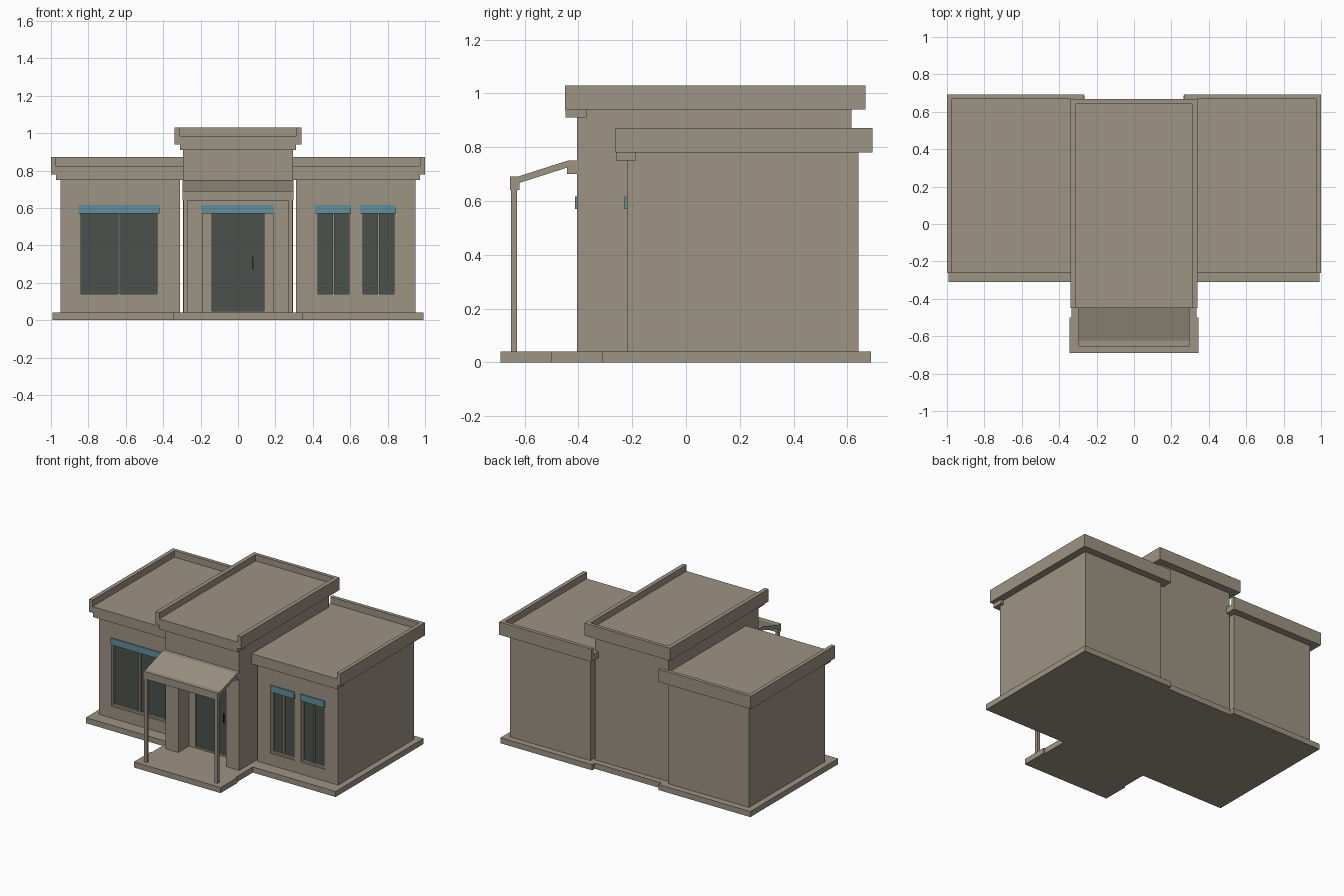
import bpy, bmesh
from mathutils import Vector

if "Cube" in bpy.data.objects:
    bpy.data.objects.remove(bpy.data.objects["Cube"])


def material(name, rgb):
    m = bpy.data.materials.new(name)
    m.diffuse_color = (*rgb, 1)
    m.use_nodes = True
    m.node_tree.nodes["Principled BSDF"].inputs["Base Color"].default_value = m.diffuse_color
    return m


STONE = material("taupe stucco", (0.335, 0.292, 0.228))
GLASS = material("dark glass", (0.07, 0.083, 0.075))
BLUE = material("blue awning", (0.115, 0.275, 0.335))
BLACK = material("black metal", (0.015, 0.015, 0.015))


def prism(name, pts, axis, a, b, mat=STONE):
    """Extrude a 2D outline along an axis ('x': pts are y,z; 'y': x,z; 'z': x,y)."""
    place = {"x": lambda u, v, w: (w, u, v),
             "y": lambda u, v, w: (u, w, v),
             "z": lambda u, v, w: (u, v, w)}[axis]
    bm = bmesh.new()
    face = bm.faces.new([bm.verts.new(place(u, v, a)) for u, v in pts])
    ext = bmesh.ops.extrude_face_region(bm, geom=[face])["geom"]
    bmesh.ops.translate(bm, vec=Vector(place(0, 0, b - a)),
                        verts=[v for v in ext if isinstance(v, bmesh.types.BMVert)])
    bmesh.ops.recalc_face_normals(bm, faces=bm.faces[:])
    me = bpy.data.meshes.new(name)
    bm.to_mesh(me)
    bm.free()
    me.materials.append(mat)
    ob = bpy.data.objects.new(name, me)
    bpy.context.collection.objects.link(ob)
    return ob


def box(name, x0, x1, y0, y1, z0, z1, mat=STONE):
    x0, x1 = min(x0, x1), max(x0, x1)
    return prism(name, [(x0, y0), (x1, y0), (x1, y1), (x0, y1)], "z", z0, z1, mat)


def cut(ob, *dims):
    cutter = box("opening_cutter", *dims)
    cutter.hide_render = True
    cutter.hide_set(True)
    m = ob.modifiers.new("opening", "BOOLEAN")
    m.object = cutter
    m.solver = "EXACT"


# Ground slab: stepped outline, mirrored in x
half = [(0.345, -0.69), (0.345, -0.5), (0.335, -0.5), (0.335, -0.31),
        (0.993, -0.31), (0.993, 0.688), (0.265, 0.688), (0.265, 0.658)]
prism("ground_slab", half + [(-x, y) for x, y in reversed(half)], "z", 0, 0.04)

# Centre block with entrance recess
centre = box("centre_walls", -0.293, 0.293, -0.405, 0.615, 0.04, 0.945)
cut(centre, -0.19, 0.19, -0.5, -0.265, 0.04, 0.6)

# Centre roof: open-fronted parapet
prism("centre_roof", [(-0.34, 0.94), (0.34, 0.94), (0.34, 1.03), (0.31, 1.03),
                      (0.31, 0.985), (-0.31, 0.985), (-0.31, 1.03), (-0.34, 1.03)],
      "y", -0.45, 0.642)
box("centre_back_parapet", -0.34, 0.34, 0.642, 0.667, 0.94, 1.03)
box("centre_cornice_lip", -0.31, 0.31, -0.448, -0.37, 0.91, 0.94)

# Entrance door, frame, handle and awning band
box("door_glass", -0.14, 0.14, -0.272, -0.264, 0.05, 0.6, GLASS)
for s in (-1, 1):
    box("door_frame_side", s * 0.138, s * 0.19, -0.285, -0.264, 0.04, 0.6)
box("door_threshold", -0.138, 0.138, -0.285, -0.264, 0.04, 0.05)
box("door_handle", 0.076, 0.082, -0.28, -0.272, 0.275, 0.34, BLACK)
box("door_awning", -0.195, 0.19, -0.413, -0.404, 0.57, 0.617, BLUE)

# Porch canopy and posts
prism("porch_canopy", [(-0.655, 0.64), (-0.62, 0.64), (-0.62, 0.667), (-0.443, 0.724),
                       (-0.443, 0.70), (-0.403, 0.70), (-0.403, 0.75), (-0.44, 0.75),
                       (-0.622, 0.692), (-0.655, 0.692)], "x", -0.297, 0.297)
for s in (-1, 1):
    box("porch_post", s * 0.27, s * 0.292, -0.65, -0.628, 0.04, 0.64)


def window(wall, x0, x1):
    z0, z1, t, y = 0.125, 0.6, 0.014, -0.22
    mid = (x0 + x1) / 2
    cut(wall, x0, x1, -0.3, y + 0.03, z0, z1)
    box("window_glass", x0, x1, y + 0.022, y + 0.029, z0, z1, GLASS)
    for a, b in ((x0, x0 + t), (mid - 0.005, mid + 0.005), (x1 - t, x1)):
        box("window_upright", a, b, y + 0.006, y + 0.03, z0, z1)
    box("window_sill", x0, x1, y + 0.006, y + 0.03, z0, z0 + t)
    box("window_awning", x0, x1 - 0.003, y - 0.008, y + 0.001, 0.57, 0.617, BLUE)


# Side wings
for s, side, openings in ((-1, "left", [(-0.853, -0.418)]),
                          (1, "right", [(0.413, 0.608), (0.653, 0.848)])):
    wall = box(side + "_wing_walls", s * 0.31, s * 0.95, -0.22, 0.642, 0.04, 0.785)
    for o in openings:
        window(wall, *o)
    prism(side + "_wing_roof", [(s * x, z) for x, z in (
        (0.267, 0.78), (1.0, 0.78), (1.0, 0.872), (0.972, 0.872),
        (0.972, 0.825), (0.267, 0.825))], "y", -0.263, 0.667)
    box(side + "_wing_back_parapet", s * 0.267, s * 1.0, 0.667, 0.693, 0.78, 0.872)
    box(side + "_wing_cornice_lip", s * 0.267, s * 0.972, -0.261, -0.185, 0.75, 0.78)
